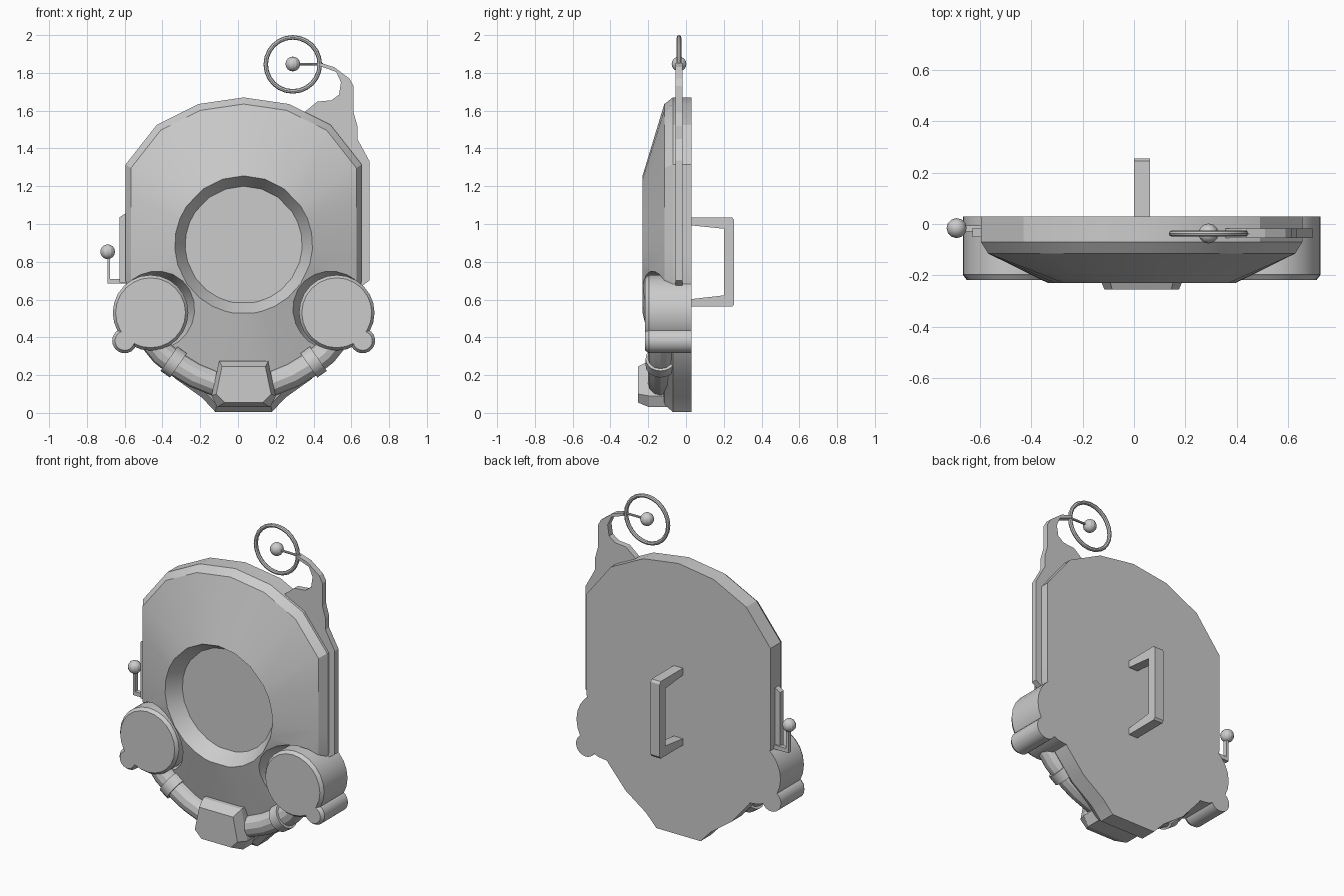
import bpy, bmesh, math
from mathutils import Vector

if "Cube" in bpy.data.objects:
    bpy.data.objects.remove(bpy.data.objects["Cube"])

CX = 0.03                      # symmetry line of the shield
grey = bpy.data.materials.new("plain grey")
grey.diffuse_color = (0.6, 0.6, 0.6, 1)
grey.use_nodes = True
grey.node_tree.nodes["Principled BSDF"].inputs["Base Color"].default_value = grey.diffuse_color


def finish(ob, smooth=True):
    ob.data.materials.clear()
    ob.data.materials.append(grey)
    if smooth:
        bpy.ops.object.select_all(action='DESELECT')
        bpy.context.view_layer.objects.active = ob
        ob.select_set(True)
        bpy.ops.object.shade_smooth_by_angle(angle=math.radians(25))
    return ob


def loft(name, loops, smooth=True):
    """Skin equal-length loops of 3D points and cap both ends."""
    bm = bmesh.new()
    rings = [[bm.verts.new(p) for p in loop] for loop in loops]
    n = len(rings[0])
    for a, b in zip(rings, rings[1:]):
        for i in range(n):
            j = (i + 1) % n
            bm.faces.new((a[i], a[j], b[j], b[i]))
    bm.faces.new(rings[0][::-1])
    bm.faces.new(rings[-1])
    bmesh.ops.recalc_face_normals(bm, faces=bm.faces)
    me = bpy.data.meshes.new(name)
    bm.to_mesh(me)
    bm.free()
    ob = bpy.data.objects.new(name, me)
    bpy.context.collection.objects.link(ob)
    return finish(ob, smooth)


def plate(name, pts, y0, y1):
    return loft(name, [[(x, y, z) for x, z in pts] for y in (y0, y1)], False)


def circle(x, z, r, y, n=24):
    return [(x + r * math.cos(2 * math.pi * k / n), y,
             z + r * math.sin(2 * math.pi * k / n)) for k in range(n)]


def ball(name, loc, r):
    bpy.ops.mesh.primitive_uv_sphere_add(segments=12, ring_count=8, radius=r, location=loc)
    bpy.context.object.name = name
    return finish(bpy.context.object)


def rod(name, a, b, r, n=8):
    a, b = Vector(a), Vector(b)
    bpy.ops.mesh.primitive_cylinder_add(vertices=n, radius=r, depth=(b - a).length,
                                        location=(a + b) / 2)
    ob = bpy.context.object
    ob.rotation_mode = 'QUATERNION'
    ob.rotation_quaternion = (b - a).to_track_quat('Z', 'Y')
    ob.name = name
    return finish(ob)


# Shield body: outline, chamfer, slope to the round rim, sunken dish
half = [(0, 1.67), (.24, 1.635), (.46, 1.525), (.625, 1.315), (.625, 1.15), (.625, 1.0),
        (.625, .85), (.625, .70), (.57, .5), (.48, .32), (.36, .18), (.22, .08), (.15, .005)]
outline = half + [(-x, z) for x, z in half[:0:-1]]
CZ = 0.89


def dish(r, y):
    out = []
    for x, z in outline:
        a = math.atan2(z - CZ, x)
        out.append((CX + r * math.cos(a), y, CZ + r * math.sin(a)))
    return out


def rim(s, y):
    return [(CX + x * s, y, CZ + (z - CZ) * s) for x, z in outline]


body = loft("shield_body", [rim(1, .03), rim(1, -.07), rim(.955, -.115),
                            dish(.365, -.23), dish(.31, -.14)])

# Pockets around the side pods
for s in (-1, 1):
    px = CX + s * .493
    cutter = loft("pocket_cutter", [circle(px, .53, .198, -.11), circle(px, .53, .245, -.24)])
    cutter.hide_render = True
    mod = body.modifiers.new("pocket", 'BOOLEAN')
    mod.operation = 'DIFFERENCE'
    mod.object = cutter
    bpy.context.view_layer.objects.active = body
    bpy.ops.object.modifier_apply(modifier=mod.name)
    bpy.data.objects.remove(cutter)
finish(body)

# Side pods with a small lobe each
for s, side in ((-1, "left"), (1, "right")):
    for part, dx, z, r in (("pod", .493, .53, .2), ("pod_lobe", .63, .382, .066)):
        x = CX + s * dx
        loft(side + "_" + part, [circle(x, z, r, .03), circle(x, z, r, -.197),
                                 circle(x, z, r - .015, -.217)])

# Hose along the lower edge
hose_half = [(.49, .39), (.43, .315), (.36, .26), (.26, .2), (.155, .158), (.08, .145)]
path = [(-x, z) for x, z in hose_half] + hose_half[::-1]
cu = bpy.data.curves.new("hose", 'CURVE')
cu.dimensions = '3D'
cu.bevel_depth = .066
cu.bevel_resolution = 4
sp = cu.splines.new('POLY')
sp.points.add(len(path) - 1)
for p, (x, z) in zip(sp.points, path):
    p.co = (CX + x, -.135, z, 1)
hose = bpy.data.objects.new("hose", cu)
bpy.context.collection.objects.link(hose)
bpy.context.view_layer.objects.active = hose
hose.select_set(True)
bpy.ops.object.convert(target='MESH')
finish(bpy.context.object)

# Hose clamps
for s in (-1, 1):
    rod("hose_clamp", (CX + s * .395, -.135, .287), (CX + s * .345, -.135, .252), .079, 20)

# Mouthpiece block
front = [(-.115, .245), (.115, .245), (.145, .1), (.1, .055), (-.1, .055), (-.145, .1)]
back = [(-.13, .275), (.13, .275), (.17, .09), (.14, .03), (-.14, .03), (-.17, .09)]
loft("mouthpiece", [[(CX + x, y, z) for x, z in pts]
                    for pts, y in ((back, -.08), (back, -.195), (front, -.255))], False)

# Hooked bracket on the right edge
plate("hooked_bracket", [
    (.437, 1.853), (.51, 1.83), (.59, 1.77), (.612, 1.73), (.612, 1.59), (.632, 1.52),
    (.632, 1.45), (.695, 1.335), (.695, .7), (.66, .675), (.62, .7), (.62, 1.3),
    (.45, 1.5), (.355, 1.595), (.42, 1.648), (.495, 1.655), (.535, 1.685), (.545, 1.75),
    (.52, 1.805), (.437, 1.835)], -.055, -.018)

# Ring sight
bpy.ops.mesh.primitive_torus_add(major_segments=24, minor_segments=8, major_radius=.143,
                                 minor_radius=.012, location=(.29, -.037, 1.845),
                                 rotation=(math.pi / 2, 0, 0))
bpy.context.object.name = "sight_ring"
finish(bpy.context.object)
ball("sight_bead", (.29, -.037, 1.847), .039)
rod("sight_rod", (.29, -.037, 1.847), (.45, -.037, 1.845), .007)

# Lever on the left edge
plate("lever_rail", [(-.59, .69), (-.59, 1.06), (-.628, 1.035), (-.628, .69)], -.05, -.015)
plate("lever_arm", [(-.59, .685), (-.692, .685), (-.692, .83), (-.677, .83), (-.677, .71),
                    (-.59, .71)], -.03, -.005)
ball("lever_knob", (-.69, -.016, .853), .039)

# Carrying handle on the back
prof = [(.025, 1.035), (.245, 1.035), (.255, 1.02), (.255, .575), (.245, .562), (.025, .562),
        (.025, .602), (.2, .622), (.2, .975), (.025, .993)]
loft("back_handle", [[(x, y, z) for y, z in prof] for x in (0, .062)], False)
